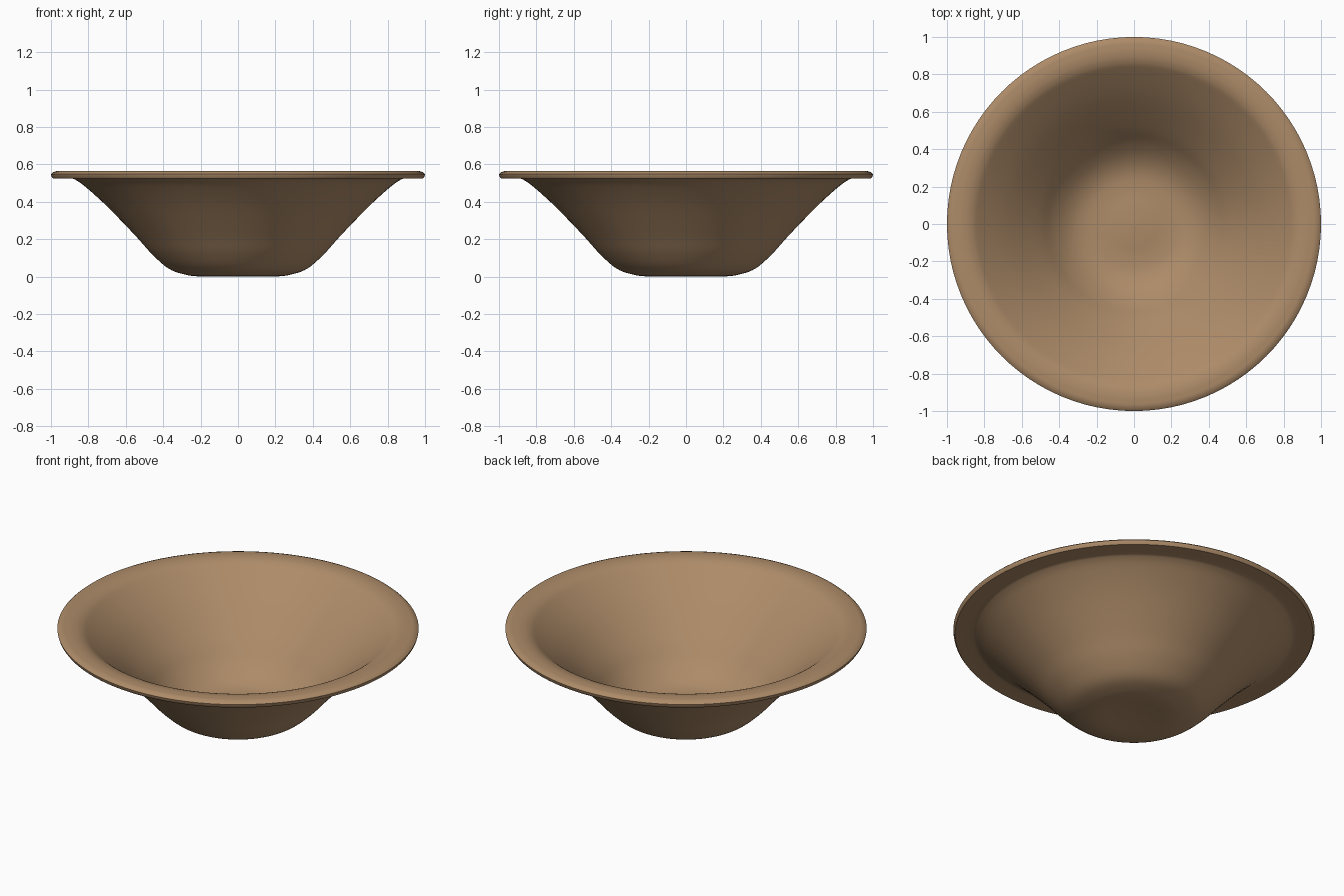
import bpy, math
from mathutils import Vector

if "Cube" in bpy.data.objects:
    bpy.data.objects.remove(bpy.data.objects["Cube"])

SEGMENTS = 96


def smooth_curve(points, steps=5):
    """Catmull-Rom curve through (radius, height) points."""
    p = [Vector(q) for q in points]
    p = [2 * p[0] - p[1]] + p + [2 * p[-1] - p[-2]]
    out = []
    for i in range(1, len(p) - 2):
        a, b, c, d = p[i - 1:i + 3]
        for s in range(steps):
            t = s / steps
            out.append(0.5 * (2 * b + (c - a) * t + (2 * a - 5 * b + 4 * c - d) * t ** 2
                              + (3 * b - a - 3 * c + d) * t ** 3))
    return out + [p[-2]]


def lathe(name, profile, material):
    """Revolve a profile about z; first and last points become poles."""
    rings = profile[1:-1]
    verts = [(0, 0, profile[0][1]), (0, 0, profile[-1][1])]
    for r, z in rings:
        for k in range(SEGMENTS):
            a = 2 * math.pi * k / SEGMENTS
            verts.append((r * math.cos(a), r * math.sin(a), z))
    idx = lambda i, k: 2 + i * SEGMENTS + k % SEGMENTS
    last = len(rings) - 1
    faces = []
    for k in range(SEGMENTS):
        faces.append((0, idx(0, k + 1), idx(0, k)))
        faces.append((1, idx(last, k), idx(last, k + 1)))
        for i in range(last):
            faces.append((idx(i, k), idx(i, k + 1), idx(i + 1, k + 1), idx(i + 1, k)))
    mesh = bpy.data.meshes.new(name)
    mesh.from_pydata(verts, [], faces)
    mesh.materials.append(material)
    obj = bpy.data.objects.new(name, mesh)
    bpy.context.collection.objects.link(obj)
    bpy.context.view_layer.objects.active = obj
    obj.select_set(True)
    bpy.ops.object.shade_smooth_by_angle(angle=math.radians(40))
    return obj


clay = bpy.data.materials.new("brown_clay")
clay.diffuse_color = (0.42, 0.26, 0.14, 1)
clay.use_nodes = True
clay.node_tree.nodes["Principled BSDF"].inputs["Base Color"].default_value = clay.diffuse_color

# Underside: shallow hollow foot, curved belly, flaring wall, flat lip
outside = smooth_curve([(0, 0.012), (0.1, 0.008), (0.2, 0.001), (0.28, 0.01), (0.37, 0.042),
                        (0.46, 0.12), (0.55, 0.22), (0.70, 0.375), (0.81, 0.475),
                        (0.865, 0.515), (0.90, 0.525), (0.99, 0.525)])
# Rolled rim edge
rim = [Vector(q) for q in ((0.997, 0.535), (1.0, 0.548), (0.99, 0.557))]
# Inside: lip, wall and slightly domed floor
inside = smooth_curve([(0.97, 0.564), (0.92, 0.565), (0.87, 0.553), (0.82, 0.52),
                       (0.68, 0.403), (0.52, 0.245), (0.43, 0.145), (0.35, 0.08),
                       (0.27, 0.047), (0.18, 0.04), (0.09, 0.046), (0, 0.05)])

lathe("bowl", outside + rim + inside, clay)
